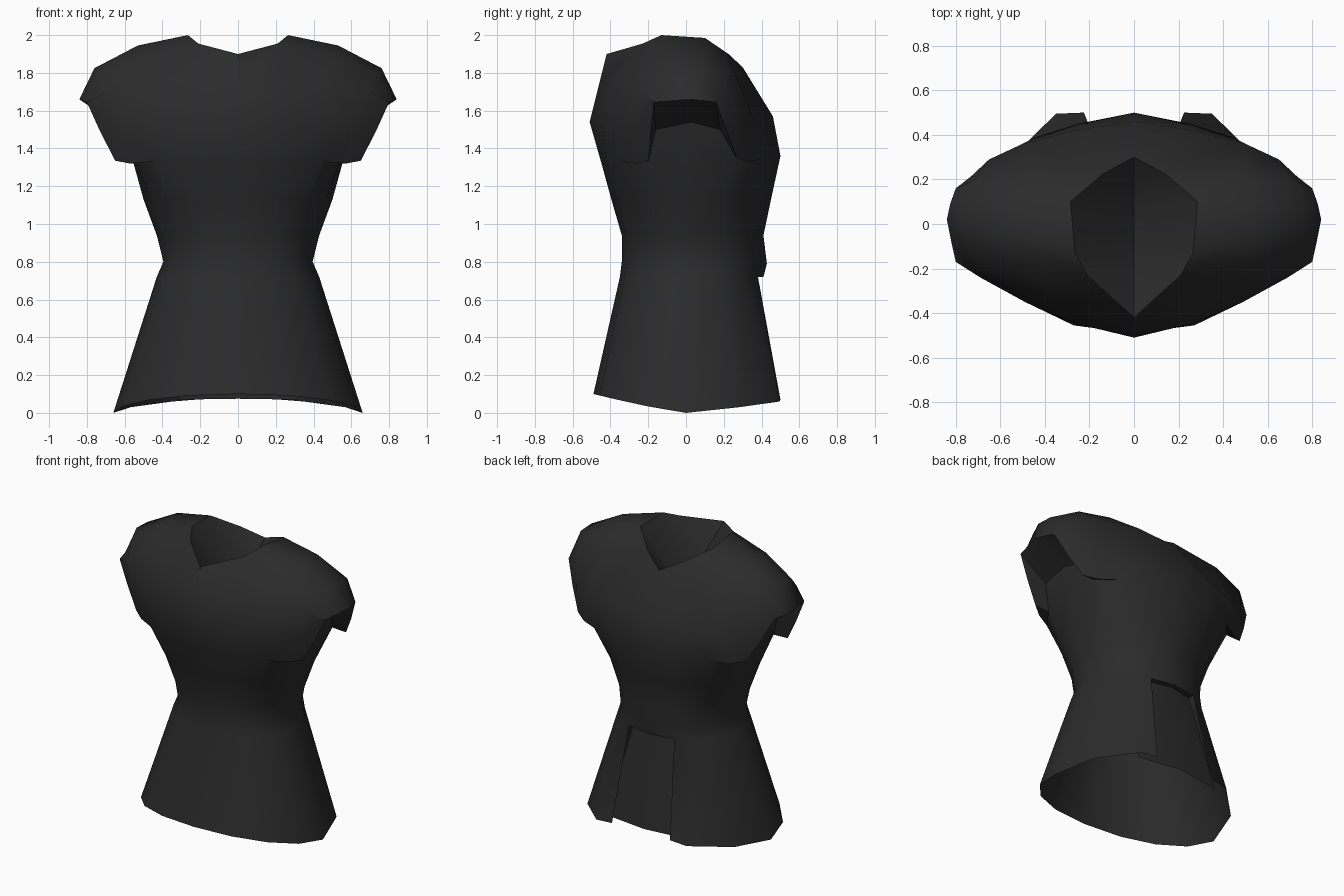
import bpy, bmesh, math

if "Cube" in bpy.data.objects:
    bpy.data.objects.remove(bpy.data.objects["Cube"])

cloth = bpy.data.materials.new("charcoal cloth")
cloth.diffuse_color = (0.024, 0.024, 0.024, 1)
cloth.use_nodes = True
cloth.node_tree.nodes["Principled BSDF"].inputs["Base Color"].default_value = cloth.diffuse_color


def build(name, faces, angle=40):
    """Half mesh from faces given as point lists, mirrored over x = 0."""
    bm = bmesh.new()
    cache = {}

    def vert(p):
        key = tuple(round(c, 4) for c in p)
        if key not in cache:
            cache[key] = bm.verts.new(key)
        return cache[key]

    for f in faces:
        vs = list(dict.fromkeys(vert(p) for p in f))
        if len(vs) > 2:
            bm.faces.new(vs)
    geom = bm.verts[:] + bm.edges[:] + bm.faces[:]
    bmesh.ops.mirror(bm, geom=geom, axis='X', merge_dist=0.001)
    bmesh.ops.recalc_face_normals(bm, faces=bm.faces[:])
    me = bpy.data.meshes.new(name)
    bm.to_mesh(me)
    bm.free()
    me.materials.append(cloth)
    ob = bpy.data.objects.new(name, me)
    bpy.context.collection.objects.link(ob)
    bpy.ops.object.select_all(action='DESELECT')
    ob.select_set(True)
    bpy.context.view_layer.objects.active = ob
    bpy.ops.object.shade_smooth_by_angle(angle=math.radians(angle))
    return ob


def strip(a, b, skip=()):
    return [(a[i], a[i + 1], b[i + 1], b[i]) for i in range(len(a) - 1) if i not in skip]


# upper part: rows run from centre / neck out to the sleeve rim
front = [
    [(0, -.45, 1.33), (.25, -.42, 1.33), (.44, -.34, 1.33), (.57, -.26, 1.32), (.65, -.2, 1.335)],
    [(0, -.51, 1.54), (.27, -.445, 1.54), (.48, -.355, 1.53), (.64, -.26, 1.5), (.73, -.185, 1.49)],
    [(0, -.46, 1.74), (.28, -.39, 1.75), (.5, -.31, 1.74), (.69, -.24, 1.7), (.8, -.17, 1.645)],
    [(0, -.42, 1.9), (.21, -.23, 1.955), (.5, -.18, 1.9), (.73, -.13, 1.8), (.82, -.08, 1.652)],
]
ridge = [
    [None, (.265, -.13, 2.0), (.53, -.06, 1.945), (.76, -.04, 1.825), (.84, .02, 1.66)],
    [None, (.285, .1, 1.985), (.54, .1, 1.935), (.76, .08, 1.82), (.825, .09, 1.653)],
]
back = [
    [(0, .3, 1.83), (.14, .225, 1.9), (.48, .24, 1.84), (.71, .2, 1.77), (.8, .16, 1.645)],
    [(0, .46, 1.57), (.27, .42, 1.58), (.5, .36, 1.55), (.65, .29, 1.51), (.73, .215, 1.49)],
    [(0, .5, 1.36), (.25, .45, 1.35), (.44, .39, 1.34), (.57, .32, 1.33), (.65, .27, 1.35)],
]
rows = front + ridge + back
faces = []
for a, b in zip(rows, rows[1:]):
    faces += strip(a, b, skip=(0,) if a[0] is None or b[0] is None else ())


# torso: half rings from front centre to back centre
def ring(w, f, b, z_front, z_side, z_back):
    pts = []
    for i in range(9):
        t = math.pi * i / 8
        s, c = math.sin(t), math.cos(t)
        x = 0 if i in (0, 8) else w * s ** .93
        k = 0 if i == 4 else abs(c) ** .93
        y = -f * k if c > 0 else b * k
        z = z_side + ((z_front if c > 0 else z_back) - z_side) * k ** 1.2
        pts.append((x, y, z))
    return pts


hem = ring(.66, .49, .54, .1, 0, .075)
hem[5:8] = [(.57, .28, .03), (.35, .495, .06), (.225, .5, .07)]   # tails beside the slit
arc = [(.54, -.2, 1.33), (.575, .03, 1.40), (.55, .26, 1.36)]
F0, B1 = front[0], back[2]
torso = [
    hem,
    ring(.43, .35, .41, .72, .72, .72),
    ring(.395, .34, .428, .80, .80, .79),
    ring(.43, .34, .41, .94, .94, .94),
    ring(.5, .395, .45, 1.13, 1.13, 1.13),
    F0[:3] + arc + [B1[2], B1[1], B1[0]],
]
for n, (a, b) in enumerate(zip(torso, torso[1:])):
    faces += strip(a, b, skip=(7,) if n == 0 else ())   # back slit below the waist

# sleeve undersides and the recessed wall inside the sleeve
faces += [(F0[2], arc[0], F0[4], F0[3]), (B1[2], arc[2], B1[4], B1[3])]
m = [(.6, -.16, 1.5), (.6, .03, 1.54), (.6, .18, 1.5)]
rim = [r[4] for r in rows]
faces += strip(arc, m)
faces += [(m[0], m[1], rim[4], rim[3], rim[2]), (m[1], m[2], rim[6], rim[5], rim[4]),
          (arc[0], m[0], rim[1], rim[0]), (m[0], rim[2], rim[1]),
          (arc[2], m[2], rim[7], rim[8]), (m[2], rim[6], rim[7])]
build("shirt", faces)

# panel set behind the back slit, with a ledge under the waist
p0, p1 = [(0, .375, .72), (.17, .34, .72)], [(0, .465, .075), (.32, .42, .07)]
build("back_slit_panel", strip(p0, p1) + strip([(0, .41, .72), (.172, .381, .72)], p0))

# funnel-shaped lining inside the neck, creased along the centre
neck = [front[3][0], front[3][1], ridge[0][1], ridge[1][1], back[0][1], back[0][0]]
keel = [neck[0], (0, -.24, 1.78), (0, -.1, 1.68), (0, .08, 1.68), (0, .2, 1.75), neck[5]]
build("neck_lining", strip(neck, keel), 35)
